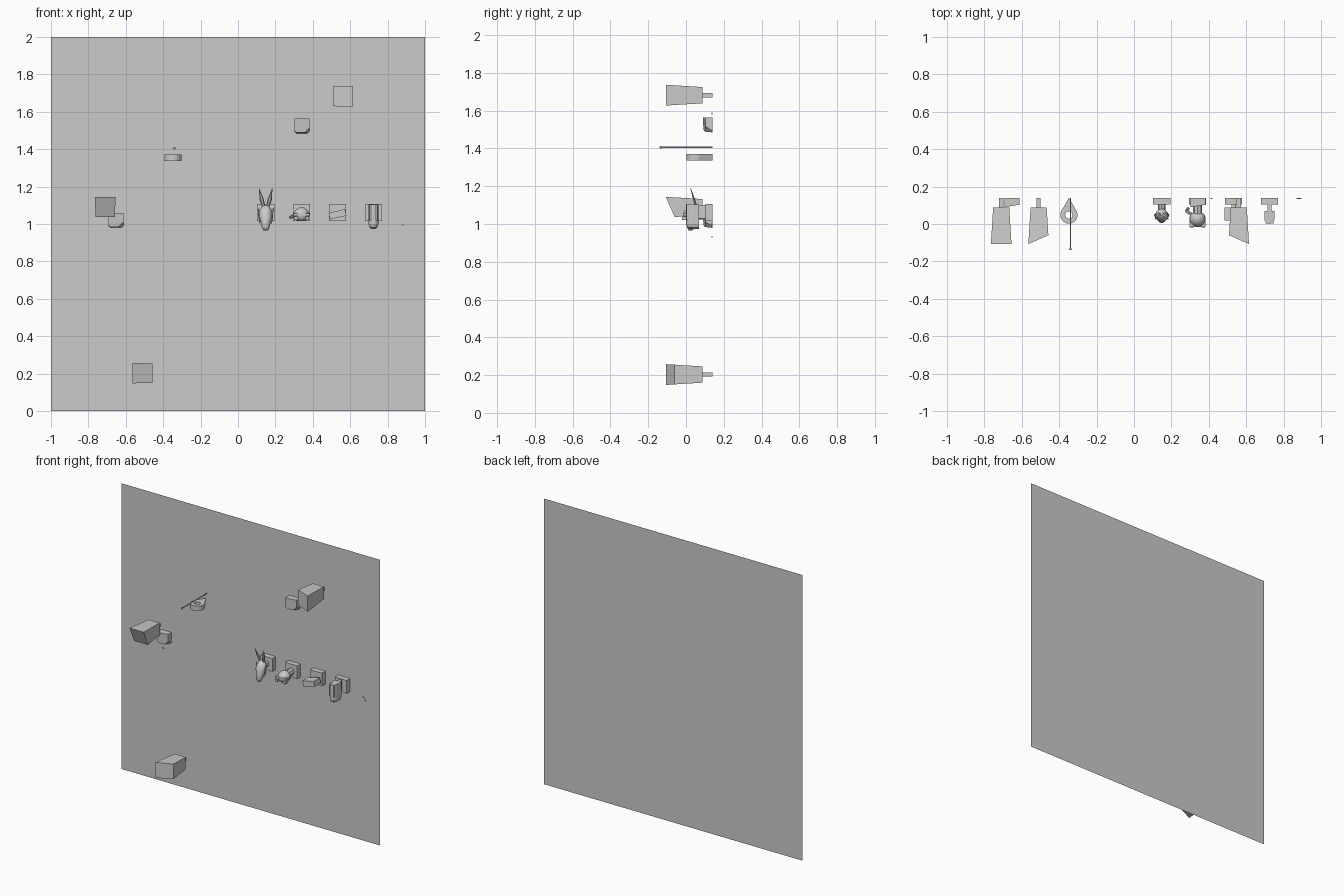
import bpy, bmesh, math
from mathutils import Vector, Matrix

if "Cube" in bpy.data.objects:
    bpy.data.objects.remove(bpy.data.objects["Cube"])

WALL = 0.14


def loft(name, loops, smooth=False):
    """Skin a list of equal-length loops and cap both ends."""
    bm = bmesh.new()
    rows = [[bm.verts.new(p) for p in loop] for loop in loops]
    n = len(rows[0])
    for a, b in zip(rows, rows[1:]):
        for i in range(n):
            j = (i + 1) % n
            bm.faces.new((a[i], a[j], b[j], b[i]))
    bm.faces.new(rows[0][::-1])
    bm.faces.new(rows[-1])
    bmesh.ops.recalc_face_normals(bm, faces=bm.faces)
    me = bpy.data.meshes.new(name)
    bm.to_mesh(me)
    bm.free()
    ob = bpy.data.objects.new(name, me)
    bpy.context.collection.objects.link(ob)
    if smooth:
        for p in me.polygons:
            p.use_smooth = True
    return ob


def box(name, lo, hi, roll=0):
    lo, hi = Vector(lo), Vector(hi)
    c, h = (lo + hi) / 2, (hi - lo) / 2
    rot = Matrix.Rotation(roll, 3, 'Y')
    sq = [(-1, -1), (1, -1), (1, 1), (-1, 1)]
    return loft(name, [[c + rot @ Vector((x * h.x, s * h.y, z * h.z)) for x, z in sq]
                       for s in (-1, 1)])


def ring(c, rx, ry, n=12):
    """Horizontal ellipse around c."""
    return [(c[0] + rx * math.cos(2 * math.pi * i / n),
             c[1] + ry * math.sin(2 * math.pi * i / n), c[2]) for i in range(n)]


def rod(name, a, b, r, n=8):
    a, b = Vector(a), Vector(b)
    q = (b - a).to_track_quat('Z', 'Y')
    return loft(name, [[p + q @ Vector(v) for v in ring((0, 0, 0), r, r, n)] for p in (a, b)])


# Three tapered boxes on pegs, each with its own slanted front
def tapered_box(name, cx, cz, fronts):
    sq = [(-1, -1), (1, -1), (1, 1), (-1, 1)]

    def half(y):
        return 0.043 + (0.088 - y) / 0.195 * 0.012
    front = [(cx + sx * half(y), y, cz + sz * half(y)) for (sx, sz), y in zip(sq, fronts)]
    back = [(cx + sx * 0.043, 0.088, cz + sz * 0.043) for sx, sz in sq]
    loft(name, [front, back])
    box(name + "_peg", (cx - .011, .085, cz - .011), (cx + .011, WALL, cz + .011))


tapered_box("upper_box", 0.56, 1.682, (-.06, -.107, -.107, -.06))
tapered_box("lower_box", -0.51, 0.203, (-.107, -.06, -.06, -.107))
tapered_box("left_box", -0.71, 1.089, (-.06, -.06, -.107, -.107))

# Faceted wall blocks beside the boxes
for name, cx, cz in (("upper_facet_block", .342, 1.525), ("left_facet_block", -.653, 1.02)):
    back = [(-.04, .04), (.04, .04), (.04, -.03), (.03, -.04), (-.03, -.04), (-.04, -.03)]
    front = [(-.04, .04, .09), (.04, .04, .103), (.04, -.01, .103),
             (.014, -.036, .1), (-.03, -.036, .1), (-.04, -.025, .092)]
    loft(name, [[(cx + x, y, cz + z) for x, z, y in front],
                [(cx + x, WALL, cz + z) for x, z in back]])

# Teardrop holder with a round hole
bm = bmesh.new()
N, cx, cy, R = 24, -.348, .048, .046
tip = WALL - cy
tangent = math.acos(R / tip)
cols = []
for i in range(N):
    a = math.pi / 2 + 2 * math.pi * i / N
    d = abs((a - math.pi / 2 + math.pi) % (2 * math.pi) - math.pi)
    r = R if d >= tangent else R / math.cos(tangent - d)
    c, s = math.cos(a), math.sin(a)
    cols.append([bm.verts.new((cx + q * c, cy + q * s, z))
                 for q, z in ((r, 1.337), (r, 1.371), (.02, 1.371), (.02, 1.337))])
for i in range(N):
    a, b = cols[i], cols[(i + 1) % N]
    for k in range(4):
        bm.faces.new((a[k], b[k], b[(k + 1) % 4], a[(k + 1) % 4]))
bmesh.ops.recalc_face_normals(bm, faces=bm.faces)
me = bpy.data.meshes.new("ring_holder")
bm.to_mesh(me)
bm.free()
bpy.context.collection.objects.link(bpy.data.objects.new("ring_holder", me))

# Thin rod above the holder with a ball at its end
rod("thin_rod", (-.34, -.135, 1.406), (-.34, WALL, 1.406), .0035)
bpy.ops.mesh.primitive_uv_sphere_add(segments=12, ring_count=8, radius=.007,
                                     location=(-.34, -.133, 1.406))
bpy.context.object.name = "rod_ball"

# Row of four square mounts
for i in range(4):
    x = .148 + i * .192
    box("mount_%d" % (i + 1), (x - .046, .103, 1.015), (x + .046, WALL, 1.107))

# Horned head on the first mount
x = .148
loft("horned_head", [ring((x, .025, .966), .012, .01),
                     ring((x, .025, .982), .021, .02),
                     ring((x, .034, 1.01), .026, .026),
                     ring((x, .045, 1.045), .036, .034),
                     ring((x, .052, 1.075), .032, .03),
                     ring((x, .056, 1.1), .015, .016)], True)
rod("head_neck", (x, .055, 1.055), (x, .11, 1.06), .02)
for s in (-1, 1):
    loft("ear", [ring((x + s * .01, .055, 1.085), .008, .008, 6),
                 ring((x + s * .021, .043, 1.13), .012, .007, 6),
                 ring((x + s * .035, .024, 1.19), .001, .001, 6)])
    loft("cheek_spike", [ring((x + s * .032, .04, 1.0), .001, .001, 6),
                         ring((x + s * .03, .045, 1.045), .01, .012, 6),
                         ring((x + s * .04, .05, 1.085), .001, .001, 6)])

# Squat figure on the second mount
x = .34
loft("squat_body", [ring((x, .03, 1.015), .022, .025),
                    ring((x, .027, 1.03), .037, .037),
                    ring((x, .027, 1.055), .043, .042),
                    ring((x, .027, 1.072), .034, .033),
                    ring((x, .03, 1.087), .015, .015)], True)
box("squat_brow", (x - .043, -.015, 1.043), (x + .043, .04, 1.057))
for s in (-1, 1):
    box("squat_foot", (x + s * .03 - .01, -.02, 1.022), (x + s * .03 + .01, .01, 1.04))
rod("squat_neck", (x, .05, 1.055), (x, .11, 1.055), .024)
rod("squat_arm", (x - .03, .05, 1.045), (x - .06, .07, 1.035), .008)
rod("squat_hand", (x - .062, .07, 1.035), (x - .048, .085, 1.045), .007)

# Tilted slab on the third mount
box("tilted_slab", (.487, .02, 1.034), (.577, .088, 1.07), math.radians(-13))
box("slab_stem", (.52, .08, 1.04), (.545, .11, 1.066))

# Round-nosed upright on the fourth mount
x = .724


def u_loop(z, w, d):
    arc = [(x + w * math.cos(a), .032 - d * math.sin(a), z)
           for a in (math.pi * k / 8 for k in range(9))]
    return arc + [(x - w, .07, z), (x + w, .07, z)]


loft("upright_body", [u_loop(.974, .01, .012), u_loop(.981, .021, .025),
                      u_loop(1.0, .027, .032), u_loop(1.103, .027, .032)])
box("upright_stem", (x - .01, .065, 1.03), (x + .01, .11, 1.1))
for s in (-1, 1):
    box("upright_rail", (x + s * .018 - .004, .002, 1.02), (x + s * .018 + .004, .04, 1.105))

# Tiny pins on the wall
for px, pz in ((.873, 1.002), (.89, .984), (-.677, .932), (.415, 1.585)):
    box("pin", (px - .005, WALL - .006, pz - .004), (px + .005, WALL, pz + .004))
rod("pin_link", (.876, .137, 1.0), (.888, .137, .987), .002, 6)

# Thin flat backing wall
me = bpy.data.meshes.new("wall")
me.from_pydata([(-1, WALL, 0), (1, WALL, 0), (1, WALL, 2), (-1, WALL, 2)], [], [(0, 1, 2, 3)])
bpy.context.collection.objects.link(bpy.data.objects.new("wall", me))
